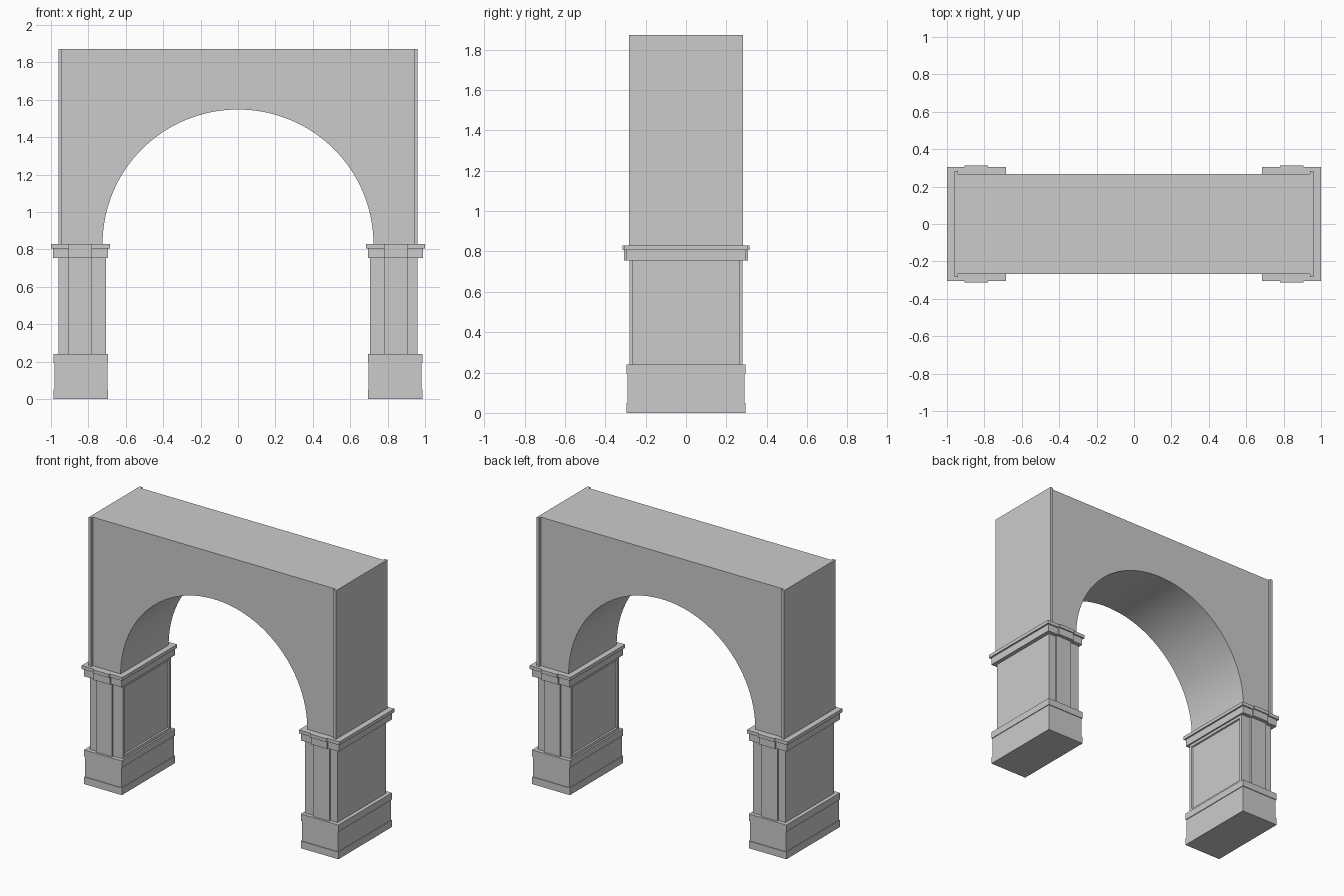
import bpy, bmesh, math

if "Cube" in bpy.data.objects:
    bpy.data.objects.remove(bpy.data.objects["Cube"])


def prism(name, outline, axis, lo, hi, panel=False):
    """Extrude a closed 2D outline along z (outline in x,y) or y (outline in x,z)."""
    bm = bmesh.new()
    verts = [bm.verts.new((a, b, lo) if axis == 'z' else (a, lo, b)) for a, b in outline]
    face = bm.faces.new(verts)
    ext = bmesh.ops.extrude_face_region(bm, geom=[face])
    moved = [v for v in ext['geom'] if isinstance(v, bmesh.types.BMVert)]
    step = (0, 0, hi - lo) if axis == 'z' else (0, hi - lo, 0)
    bmesh.ops.translate(bm, verts=moved, vec=step)
    bmesh.ops.recalc_face_normals(bm, faces=bm.faces)
    if panel:
        # recessed panel on the face turned to the passage
        bm.normal_update()
        inner = min(bm.faces, key=lambda f: f.calc_center_median().x)
        bmesh.ops.inset_region(bm, faces=[inner], thickness=0.028)
        bmesh.ops.inset_region(bm, faces=[inner], thickness=0.005, depth=-0.01)
    mesh = bpy.data.meshes.new(name)
    bm.to_mesh(mesh)
    bm.free()
    obj = bpy.data.objects.new(name, mesh)
    bpy.context.collection.objects.link(obj)
    return obj


def pier_outline(x0, x1, y, proud=0.0, p0=0.78, p1=0.905):
    """Rectangle, with an optional raised middle strip on front and back."""
    if not proud:
        return [(x0, -y), (x1, -y), (x1, y), (x0, y)]
    yp = y + proud
    return [(x0, -y), (p0, -y), (p0, -yp), (p1, -yp), (p1, -y), (x1, -y),
            (x1, y), (p1, y), (p1, yp), (p0, yp), (p0, y), (x0, y)]


# Pier parts: name, x range, half depth, raised strip, z range, panel
PIER = [
    ("plinth_foot",     0.694, 0.986, 0.296, 0,     0.0,   0.05,  False),
    ("plinth_block",    0.699, 0.981, 0.291, 0,     0.05,  0.192, False),
    ("plinth_cap",      0.694, 0.986, 0.296, 0,     0.192, 0.24,  False),
    ("pier_shaft",      0.706, 0.96,  0.268, 0.013, 0.24,  0.755, True),
    ("capital_band",    0.696, 0.988, 0.295, 0.011, 0.755, 0.806, False),
    ("capital_slab",    0.685, 1.0,   0.304, 0.010, 0.806, 0.83,  False),
]
for name, x0, x1, y, proud, z0, z1, panel in PIER:
    part = prism(name, pier_outline(x0, x1, y, proud), 'z', z0, z1, panel)
    part.modifiers.new("other_side", 'MIRROR').use_mirror_merge = False

# Arch wall with round opening
SPRING, TOP, SEG = 0.83, 1.872, 64
arc = [(0.724 * math.cos(math.pi * i / SEG), SPRING + 0.718 * math.sin(math.pi * i / SEG))
       for i in range(SEG + 1)]
wall = prism("arch_wall", [(-0.94, SPRING), (-0.94, TOP), (0.94, TOP), (0.94, SPRING)] + arc,
             'y', -0.266, 0.266)

# End walls standing slightly proud as corner strips
end = prism("arch_end_wall", pier_outline(0.94, 0.96, 0.283), 'z', SPRING, TOP)
end.modifiers.new("other_side", 'MIRROR').use_mirror_merge = False

# Smooth the arch soffit only
bpy.context.view_layer.objects.active = wall
wall.select_set(True)
bpy.ops.object.shade_smooth_by_angle(angle=math.radians(30))
